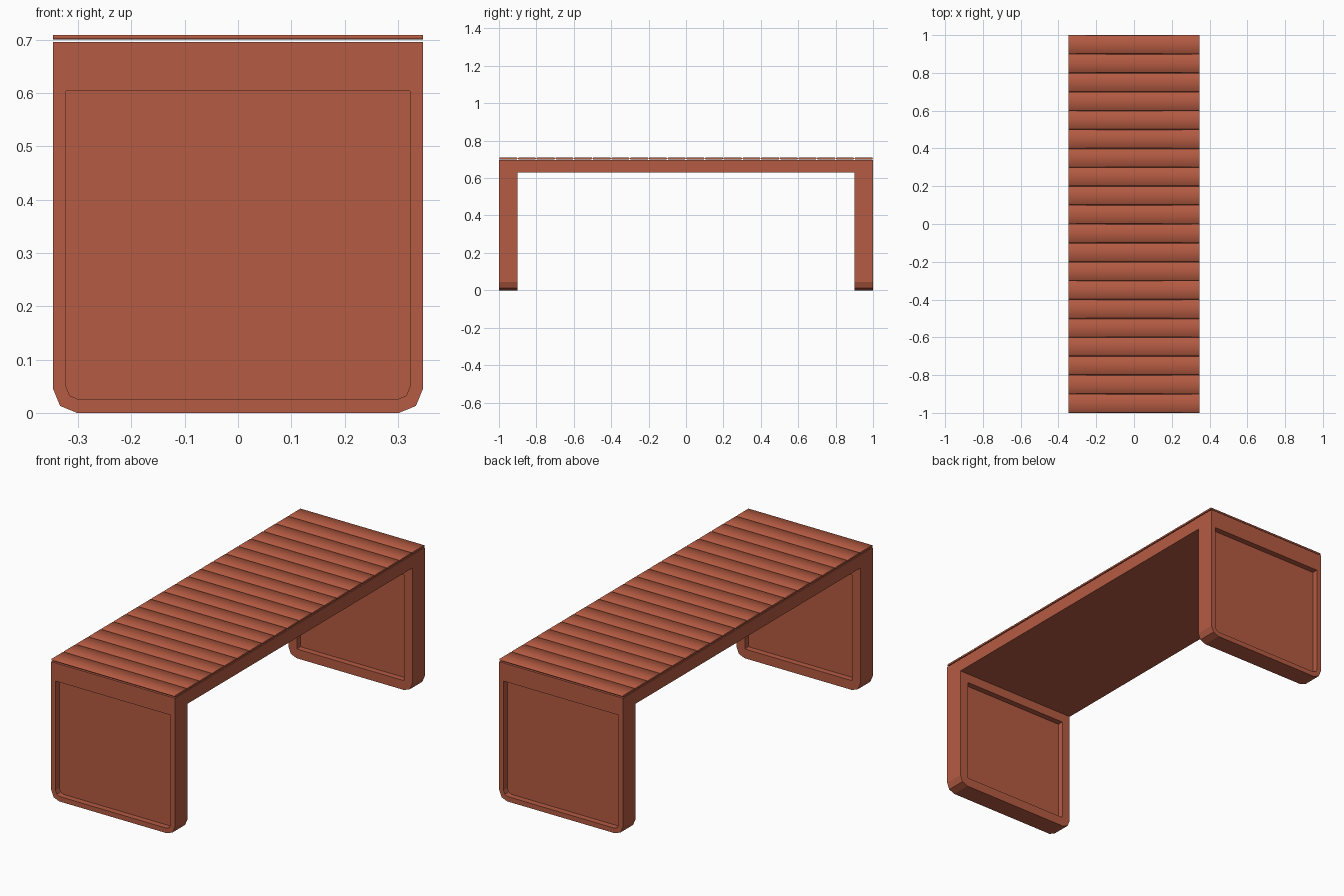
import bpy, bmesh

if "Cube" in bpy.data.objects:
    bpy.data.objects.remove(bpy.data.objects["Cube"])

W = 0.347  # half width
mat = bpy.data.materials.new("terracotta")
mat.diffuse_color = (0.46, 0.105, 0.055, 1)
mat.use_nodes = True
mat.node_tree.nodes["Principled BSDF"].inputs["Base Color"].default_value = mat.diffuse_color


def loft(name, loops, smooth=False):
    """Skin a row of equal-length point loops and cap both ends."""
    bm = bmesh.new()
    rows = [[bm.verts.new(p) for p in loop] for loop in loops]
    n = len(rows[0])
    for a, b in zip(rows, rows[1:]):
        for i in range(n):
            j = (i + 1) % n
            bm.faces.new((a[i], a[j], b[j], b[i]))
    bm.faces.new(rows[0])
    bm.faces.new(rows[-1])
    bmesh.ops.recalc_face_normals(bm, faces=bm.faces)
    for f in bm.faces:
        f.smooth = smooth and len(f.verts) == 4
    me = bpy.data.meshes.new(name)
    bm.to_mesh(me)
    bm.free()
    me.materials.append(mat)
    ob = bpy.data.objects.new(name, me)
    bpy.context.collection.objects.link(ob)
    return ob


def panel(w, z0, z1, r, y):
    """Upright panel outline with rounded bottom corners."""
    k = 0.29 * r
    half = [(w, z1), (w, z0 + r), (w - k, z0 + k), (w - r, z0)]
    return [(x, y, z) for x, z in half] + [(-x, y, z) for x, z in reversed(half)]


# Legs: solid panels with a recess on the outer and inner face
for name, s in (("front_leg", -1), ("back_leg", 1)):
    outer = (0.323, 0.025, 0.604, 0.025)
    body = (W, 0.0, 0.696, 0.045)
    inner = (0.300, 0.047, 0.583, 0.003)
    loft(name, [panel(*outer, s * 0.97), panel(*outer, s * 1.0),
                panel(*body, s * 1.0), panel(*body, s * 0.9),
                panel(*inner, s * 0.9), panel(*inner, s * 0.93)])

# Seat beam between the legs
loft("seat_base", [[(x, y, z) for x, z in
                    ((-W, 0.63), (W, 0.63), (W, 0.696), (-W, 0.696))]
                   for y in (-0.9, 0.9)])

# Twenty thin slats with eased long edges, floating just above the base
h, c, z0, z1 = 0.0498, 0.004, 0.7005, 0.7095
m = (z0 + z1) / 2
profile = [(-h, m), (-h + c, z0), (h - c, z0), (h, m), (h - c, z1), (-h + c, z1)]
for i in range(20):
    yc = -0.95 + 0.1 * i
    loft(f"slat_{i + 1:02d}", [[(x, yc + y, z) for y, z in profile]
                               for x in (-W, W)], smooth=True)
